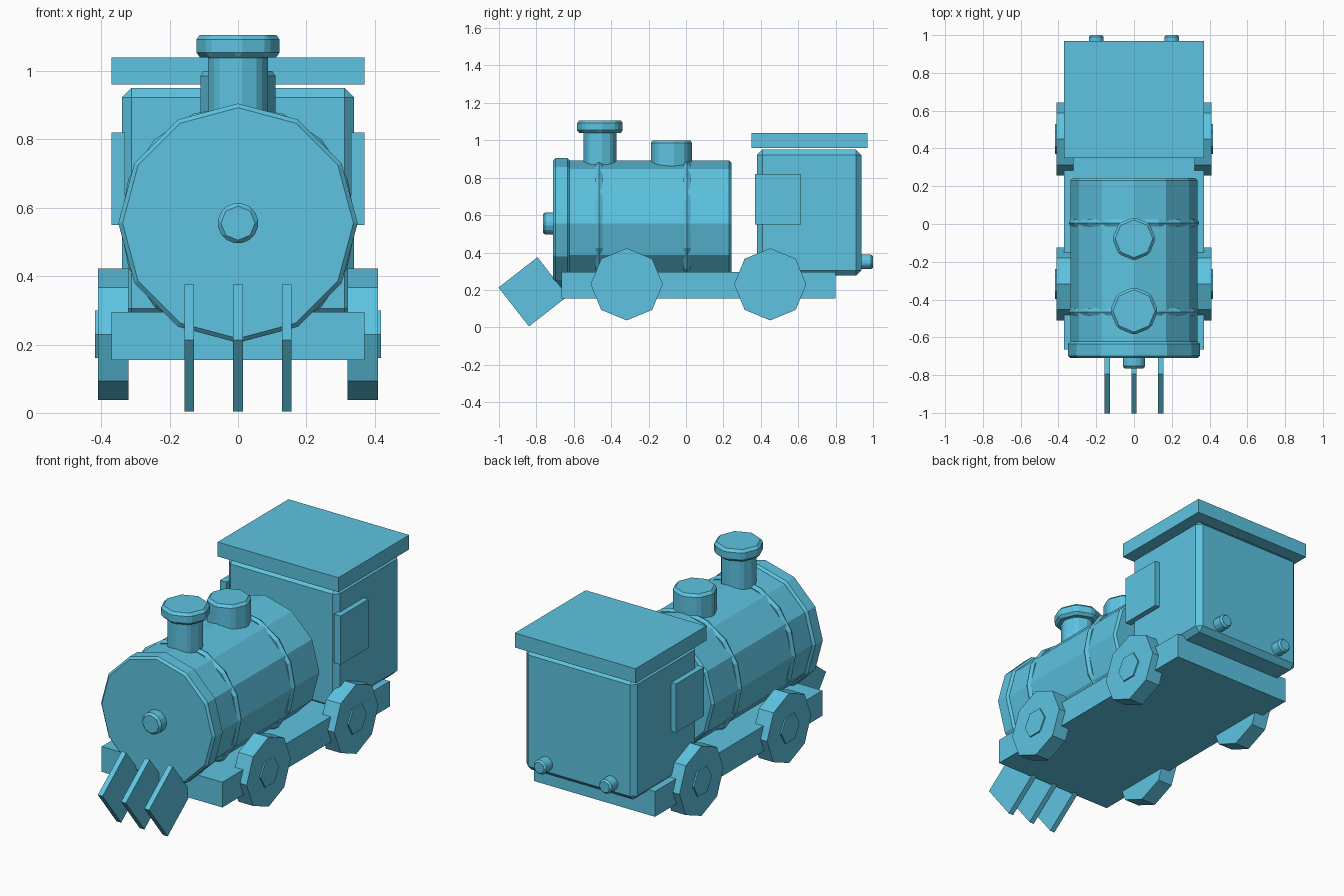
import bpy, bmesh, math
from mathutils import Vector

if "Cube" in bpy.data.objects:
    bpy.data.objects.remove(bpy.data.objects["Cube"])

blue = bpy.data.materials.new("blue_paint")
blue.diffuse_color = (0.11, 0.55, 0.75, 1)
blue.use_nodes = True
blue.node_tree.nodes["Principled BSDF"].inputs["Base Color"].default_value = blue.diffuse_color


def finish(name, bm, bevel=0.0):
    bmesh.ops.recalc_face_normals(bm, faces=bm.faces)
    mesh = bpy.data.meshes.new(name)
    bm.to_mesh(mesh)
    bm.free()
    mesh.materials.append(blue)
    ob = bpy.data.objects.new(name, mesh)
    bpy.context.collection.objects.link(ob)
    if bevel:
        mod = ob.modifiers.new("bevel", 'BEVEL')
        mod.width = bevel
        mod.segments = 1
        mod.limit_method = 'ANGLE'
        mod.angle_limit = math.radians(35)
    return ob


def box(name, lo, hi, bevel=0.0):
    bm = bmesh.new()
    bmesh.ops.create_cube(bm, size=1)
    lo, hi = Vector(lo), Vector(hi)
    for v in bm.verts:
        v.co = (lo + hi) / 2 + v.co * (hi - lo)
    return finish(name, bm, bevel)


def prism(name, axis, sides, radius, start, end, center, bevel=0.0):
    """Prism along an axis; center gives the other two coordinates in xyz order."""
    bm = bmesh.new()
    rings = []
    for t in (start, end):
        ring = []
        for i in range(sides):
            a = math.tau * i / sides
            p = [center[0] + radius * math.cos(a), center[1] + radius * math.sin(a)]
            p.insert("xyz".index(axis), t)
            ring.append(bm.verts.new(p))
        rings.append(ring)
        bm.faces.new(ring)
    for i in range(sides):
        j = (i + 1) % sides
        bm.faces.new((rings[0][i], rings[0][j], rings[1][j], rings[1][i]))
    return finish(name, bm, bevel)


def band(name, y, z, major, minor, sides=16, section=6):
    bm = bmesh.new()
    grid = []
    for i in range(sides):
        a = math.tau * i / sides
        row = []
        for k in range(section):
            b = math.tau * k / section
            r = major + minor * math.cos(b)
            row.append(bm.verts.new((r * math.cos(a), y + minor * math.sin(b), z + r * math.sin(a))))
        grid.append(row)
    for i in range(sides):
        for k in range(section):
            n, m = (i + 1) % sides, (k + 1) % section
            bm.faces.new((grid[i][k], grid[n][k], grid[n][m], grid[i][m]))
    return finish(name, bm)


# Chassis
box("chassis", (-0.37, -0.665, 0.155), (0.37, 0.80, 0.295))

# Boiler with front plate, bands and lamp
prism("boiler", 'y', 12, 0.337, -0.66, 0.243, (0, 0.555), 0.012)
prism("boiler_front", 'y', 12, 0.35, -0.71, -0.622, (0, 0.555), 0.012)
for i, y in enumerate((-0.465, 0.005)):
    band(f"boiler_band_{i + 1}", y, 0.555, 0.324, 0.022)
prism("front_lamp", 'y', 8, 0.063, -0.765, -0.69, (0, 0.555), 0.012)

# Chimney and steam dome
prism("chimney", 'z', 8, 0.093, 0.83, 1.05, (0, -0.46), 0.012)
prism("chimney_cap", 'z', 8, 0.127, 1.04, 1.106, (0, -0.46), 0.014)
prism("steam_dome", 'z', 8, 0.115, 0.83, 1.0, (0, -0.078), 0.014)

# Cab and roof
box("cab", (-0.34, 0.38, 0.277), (0.34, 0.937, 0.95), 0.028)
box("roof", (-0.37, 0.35, 0.96), (0.37, 0.97, 1.04))

# Mirrored parts: windows, tail lamps, wheels
for side, s in (("right", 1), ("left", -1)):
    xs = sorted((s * 0.33, s * 0.37))
    box(f"window_{side}", (xs[0], 0.37, 0.55), (xs[1], 0.615, 0.82))
    prism(f"tail_lamp_{side}", 'y', 8, 0.042, 0.90, 1.0, (s * 0.20, 0.35), 0.01)
    for end, y in (("front", -0.317), ("rear", 0.45)):
        prism(f"wheel_{end}_{side}", 'x', 8, 0.193, s * 0.32, s * 0.41, (y, 0.23))
        prism(f"hub_{end}_{side}", 'x', 6, 0.08, s * 0.38, s * 0.418, (y, 0.23))

# Track guard blades: tilted square plates
for i, x in enumerate((-0.1425, 0, 0.1425)):
    h = 0.132
    blade = box(f"guard_blade_{i + 1}", (-0.0145, -h, -h), (0.0145, h, h))
    blade.location = (x, -0.817, 0.19)
    blade.rotation_euler = (math.radians(38), 0, 0)
